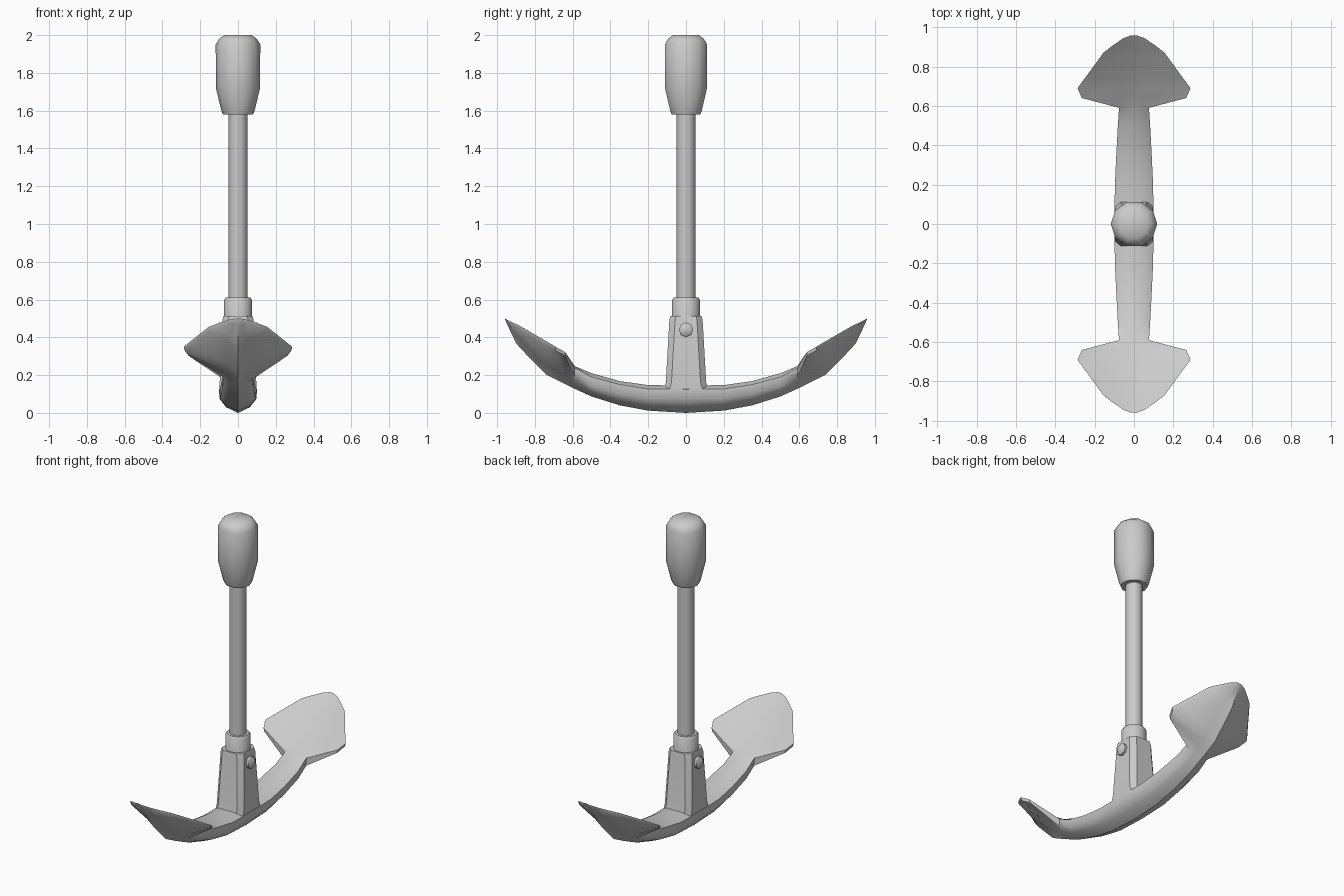
import bpy, bmesh, math
from mathutils import Matrix

if "Cube" in bpy.data.objects:
    bpy.data.objects.remove(bpy.data.objects["Cube"])


def finish(name, bm, angle=40):
    bmesh.ops.recalc_face_normals(bm, faces=bm.faces)
    me = bpy.data.meshes.new(name)
    bm.to_mesh(me)
    bm.free()
    ob = bpy.data.objects.new(name, me)
    bpy.context.collection.objects.link(ob)
    bpy.ops.object.select_all(action='DESELECT')
    ob.select_set(True)
    bpy.context.view_layer.objects.active = ob
    bpy.ops.object.shade_smooth_by_angle(angle=math.radians(angle))
    return ob


def loft(name, rings, angle=40, matrix=None):
    """Skin a list of closed rings and cap both ends."""
    bm = bmesh.new()
    loops = [[bm.verts.new(p) for p in r] for r in rings]
    n = len(loops[0])
    for a, b in zip(loops, loops[1:]):
        for i in range(n):
            j = (i + 1) % n
            bm.faces.new((a[i], a[j], b[j], b[i]))
    bm.faces.new(loops[0])
    bm.faces.new(loops[-1])
    if matrix:
        bm.transform(matrix)
    return finish(name, bm, angle)


def lathe(name, profile, sides, angle=50, matrix=None):
    rings = [[(r * math.cos(2 * math.pi * i / sides), r * math.sin(2 * math.pi * i / sides), z)
              for i in range(sides)] for r, z in profile]
    return loft(name, rings, angle, matrix)


# Weighted grip, shaft and collar
lathe("grip", [(0.08, 1.58), (0.088, 1.6), (0.117, 1.72), (0.118, 1.95), (0.1, 1.98), (0.072, 2.0)], 10)
lathe("shaft", [(0.05, 0.45), (0.05, 1.62)], 16)
lathe("collar", [(0.075, 0.42), (0.075, 0.595), (0.066, 0.61)], 16)


# Tapered socket with chamfered corners
def chamfered(hx, hy, c, z):
    q = [(hx, hy - c), (hx - c, hy)]
    pts = q + [(-x, y) for x, y in reversed(q)]
    pts += [(-x, -y) for x, y in pts]
    return [(x, y, z) for x, y in pts]


loft("socket", [chamfered(0.097, 0.125, 0.03, 0.10), chamfered(0.097, 0.107, 0.03, 0.16),
                chamfered(0.083, 0.088, 0.03, 0.49), chamfered(0.078, 0.083, 0.03, 0.512)], 35)

# Bolt heads on both sides
lathe("bolt", [(0.02, -0.112), (0.038, -0.1), (0.038, 0.1), (0.02, 0.112)], 8, 50,
      Matrix.Translation((0, 0, 0.44)) @ Matrix.Rotation(math.pi / 2, 4, 'Y'))

# Curved arms with flukes: y, trough half width, edge half width,
# top z, edge z, edge thickness, root z, keel z
stations = [
    (0.00, 0.060, 0.100, 0.145, 0.125, 0.05, 0.030, 0.000),
    (0.20, 0.060, 0.097, 0.147, 0.127, 0.05, 0.038, 0.012),
    (0.35, 0.055, 0.090, 0.168, 0.150, 0.05, 0.065, 0.040),
    (0.50, 0.050, 0.082, 0.210, 0.190, 0.05, 0.112, 0.087),
    (0.59, 0.045, 0.076, 0.248, 0.238, 0.05, 0.158, 0.128),
    (0.64, 0.050, 0.265, 0.277, 0.322, 0.02, 0.195, 0.152),
    (0.69, 0.055, 0.287, 0.307, 0.350, 0.02, 0.225, 0.177),
    (0.74, 0.055, 0.250, 0.340, 0.380, 0.02, 0.255, 0.203),
    (0.87, 0.050, 0.155, 0.430, 0.455, 0.02, 0.380, 0.335),
    (0.90, 0.040, 0.117, 0.455, 0.470, 0.02, 0.415, 0.370),
    (0.945, 0.020, 0.052, 0.490, 0.492, 0.008, 0.478, 0.465),
    (0.958, 0.006, 0.014, 0.500, 0.500, 0.003, 0.496, 0.494),
]


def section(s, sign):
    y, m, w, zt, ze, th, zr, zb = s
    half = [(m, zt), (w, ze), (w * 0.985, ze - th), (m * 1.05, zr)]
    ring = [(0, zt)] + half + [(0, zb)] + [(-x, z) for x, z in reversed(half)]
    return [(x, sign * y, z) for x, z in ring]


loft("arms_and_flukes", [section(s, -1) for s in reversed(stations[1:])]
     + [section(s, 1) for s in stations], 45)
